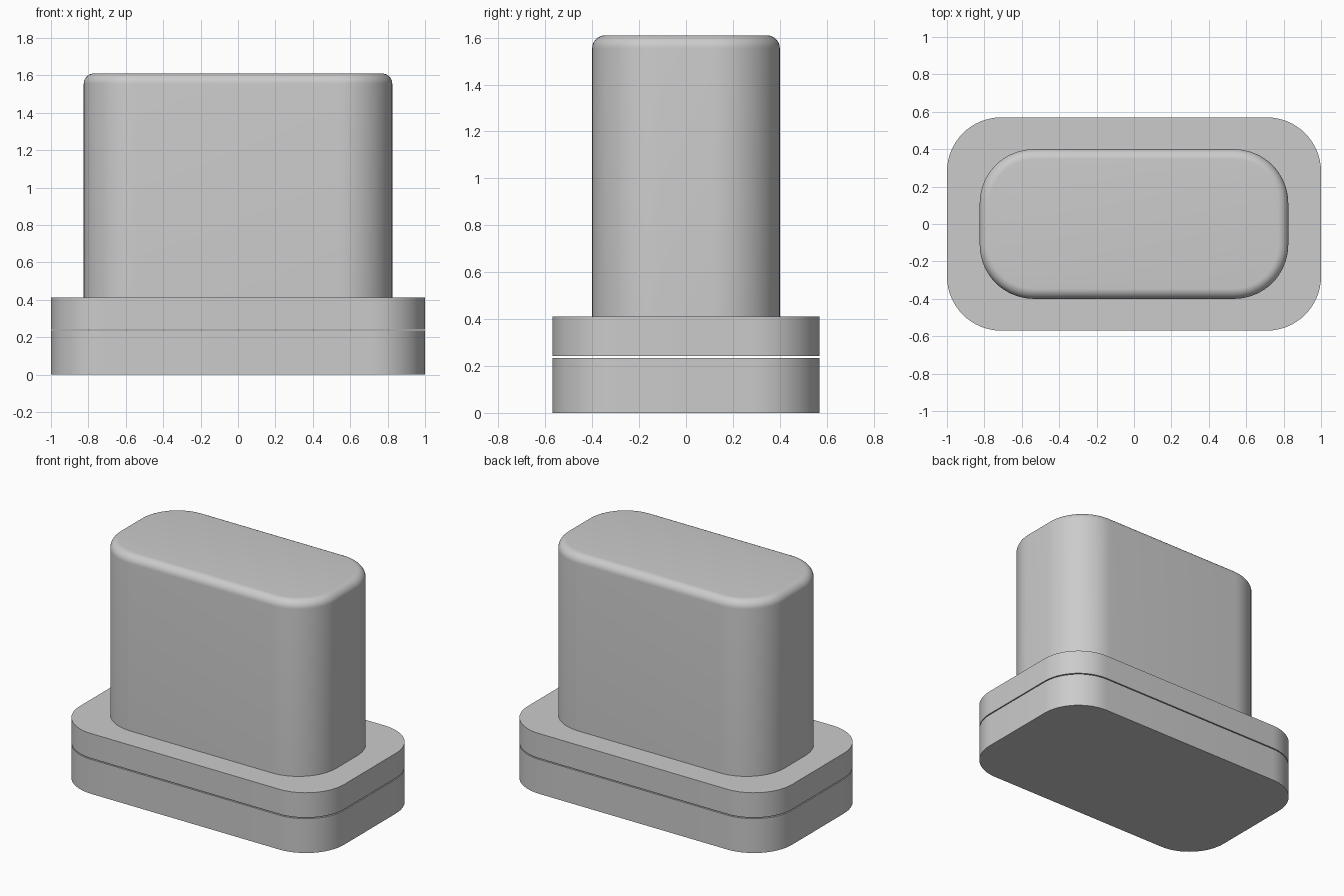
import bpy, bmesh, math

cube = bpy.data.objects.get("Cube")
if cube:
    bpy.data.objects.remove(cube)

grey = bpy.data.materials.new("plain_grey")
grey.use_nodes = True
colour = (0.6, 0.6, 0.6, 1)
grey.diffuse_color = colour
grey.node_tree.nodes["Principled BSDF"].inputs["Base Color"].default_value = colour


def outline(hx, hy, r, steps=16):
    """Points of a rounded rectangle, counter-clockwise."""
    pts = []
    for i, (sx, sy) in enumerate([(1, 1), (-1, 1), (-1, -1), (1, -1)]):
        for k in range(steps + 1):
            a = math.pi / 2 * (i + k / steps)
            pts.append((sx * (hx - r) + r * math.cos(a),
                        sy * (hy - r) + r * math.sin(a)))
    return pts


def rounded_block(name, hx, hy, r, z0, z1, fillet=0.0):
    """Upright rounded block, with an optional fillet round its top."""
    rings = [(0, z0), (0, z1 - fillet)]
    if fillet:
        for k in range(1, 9):
            a = math.pi / 2 * k / 8
            rings.append((fillet * (1 - math.cos(a)),
                          z1 - fillet + fillet * math.sin(a)))
    bm = bmesh.new()
    loops = [[bm.verts.new((x, y, z)) for x, y in outline(hx - d, hy - d, r - d)]
             for d, z in rings]
    n = len(loops[0])
    for low, high in zip(loops, loops[1:]):
        for i in range(n):
            j = (i + 1) % n
            bm.faces.new((low[i], low[j], high[j], high[i]))
    bm.faces.new(loops[0][::-1])
    bm.faces.new(loops[-1])
    mesh = bpy.data.meshes.new(name)
    bm.to_mesh(mesh)
    bm.free()
    mesh.materials.append(grey)
    ob = bpy.data.objects.new(name, mesh)
    bpy.context.collection.objects.link(ob)
    bpy.ops.object.select_all(action="DESELECT")
    ob.select_set(True)
    bpy.context.view_layer.objects.active = ob
    bpy.ops.object.shade_smooth_by_angle(angle=math.radians(35))
    return ob


# Two stacked plates with a fine seam between them
rounded_block("base_plate", 1.0, 0.57, 0.29, 0.0, 0.235)
rounded_block("upper_plate", 1.0, 0.57, 0.29, 0.242, 0.412)

# Tall plug body with a softened top edge
rounded_block("plug_body", 0.825, 0.40, 0.29, 0.412, 1.61, fillet=0.055)
